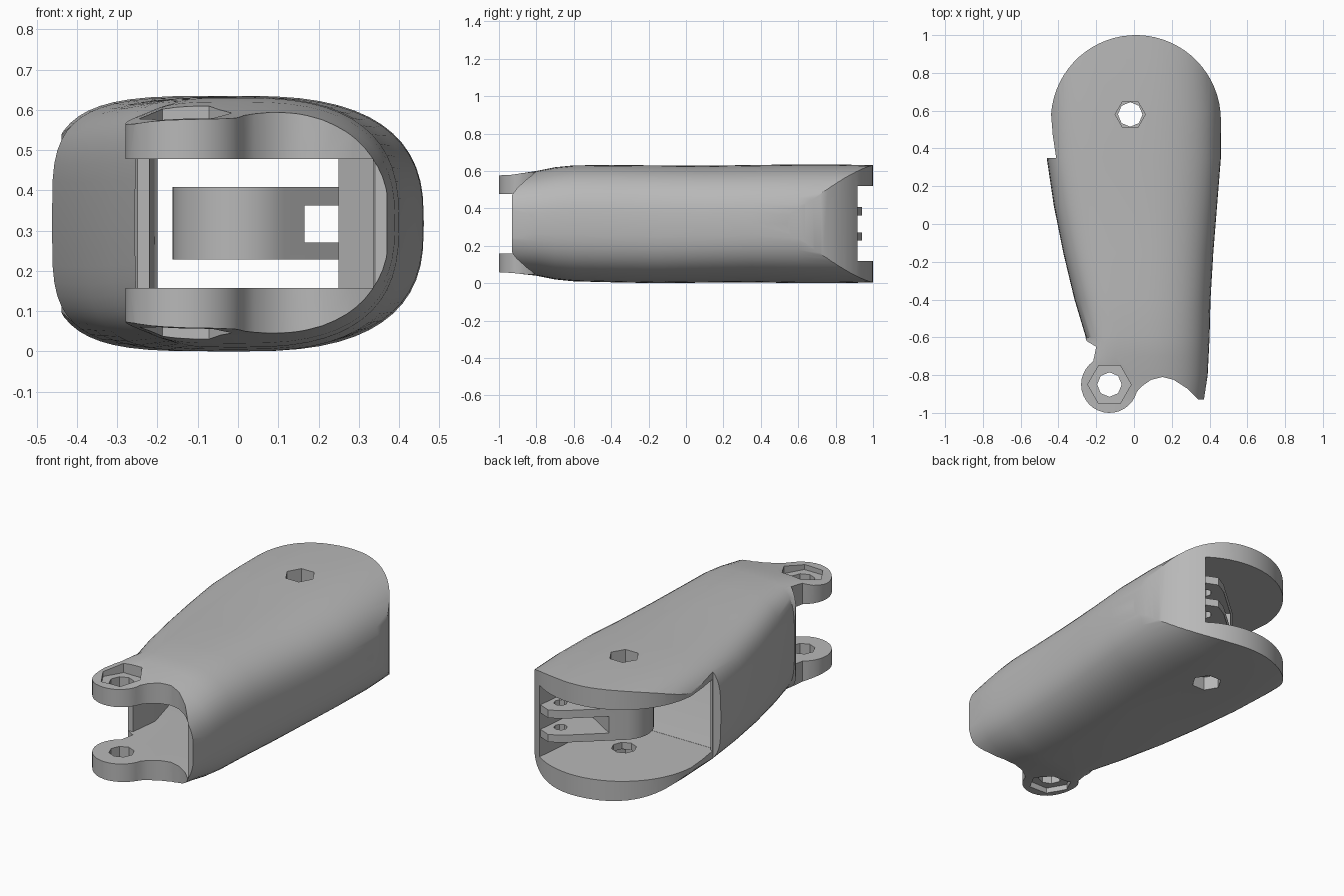
import bpy, bmesh, math
from mathutils import Vector

if "Cube" in bpy.data.objects:
    bpy.data.objects.remove(bpy.data.objects["Cube"], do_unlink=True)

grey = bpy.data.materials.new("plain grey")
grey.use_nodes = True
grey.diffuse_color = (0.48, 0.48, 0.48, 1)
grey.node_tree.nodes["Principled BSDF"].inputs["Base Color"].default_value = grey.diffuse_color


def finish(name, bm):
    bmesh.ops.recalc_face_normals(bm, faces=bm.faces)
    mesh = bpy.data.meshes.new(name)
    bm.to_mesh(mesh)
    bm.free()
    mesh.materials.append(grey)
    obj = bpy.data.objects.new(name, mesh)
    bpy.context.collection.objects.link(obj)
    return obj


def prism(name, points, low, high):
    bm = bmesh.new()
    face = bm.faces.new([bm.verts.new((x, y, low)) for x, y in points])
    moved = bmesh.ops.extrude_face_region(bm, geom=[face])["geom"]
    verts = [g for g in moved if isinstance(g, bmesh.types.BMVert)]
    bmesh.ops.translate(bm, verts=verts, vec=(0, 0, high - low))
    return finish(name, bm)


def arc(cx, cy, r, start, end, steps):
    angles = [math.radians(start + (end - start) * i / steps) for i in range(steps + 1)]
    return [(cx + r * math.cos(a), cy + r * math.sin(a)) for a in angles]


def ring(cx, cy, r, sides):
    return arc(cx, cy, r, 0, 360, sides)[:-1]


def carve(target, cutter, operation="DIFFERENCE"):
    mod = target.modifiers.new("carve", "BOOLEAN")
    mod.object, mod.operation, mod.solver = cutter, operation, "EXACT"
    bpy.context.view_layer.objects.active = target
    bpy.ops.object.modifier_apply(modifier=mod.name)
    bpy.data.objects.remove(cutter, do_unlink=True)


def smooth(obj):
    bpy.ops.object.select_all(action="DESELECT")
    obj.select_set(True)
    bpy.context.view_layer.objects.active = obj
    bpy.ops.object.shade_smooth_by_angle(angle=math.radians(30))


def section(y, left, right, low, high, count=56):
    # squarish on one side, rounder on the other
    points = []
    for i in range(count):
        a = 2 * math.pi * i / count
        c, s = math.cos(a), math.sin(a)
        n = 2.7 if c > 0 else 4
        mid, half = (low + high) / 2, (high - low) / 2
        x = (right if c > 0 else -left) * math.copysign(abs(c) ** (2 / n), c)
        points.append(Vector((x, y, mid + half * math.copysign(abs(s) ** (2 / n), s))))
    return points


# Rounded shell lofted front to back: y, left edge, right edge, bottom, top
stations = [
    (-1.05, -.38, .36, .06, .575), (-.93, -.38, .375, .055, .58),
    (-.80, -.36, .39, .04, .60), (-.70, -.30, .395, .02, .62),
    (-.60, -.255, .40, .01, .63), (-.40, -.315, .405, .005, .632),
    (-.15, -.375, .42, 0, .63), (.10, -.425, .44, .003, .628),
    (.35, -.462, .46, .005, .632), (.60, -.47, .462, 0, .635),
    (.80, -.47, .45, 0, .635), (1.05, -.47, .44, .005, .63)]
bm = bmesh.new()
rings = [[bm.verts.new(p) for p in section(*s)] for s in stations]
for a, b in zip(rings, rings[1:]):
    for i in range(len(a)):
        j = (i + 1) % len(a)
        bm.faces.new((a[i], a[j], b[j], b[i]))
bm.faces.new(rings[0])
bm.faces.new(rings[-1])
shell = finish("finger_shell", bm)

# Plan outline: hinge discs, body, pivot lugs and front scallop
lug = (-.13, -.85)
pivot = (-.02, .58)
outline = arc(.01, .55, .45, 0, 176, 32)
outline += [(-.43, .47), (-.412, .35), (-.48, .35), (-.44, .1), (-.3, -.5), (-.25, -.62), (-.2, -.65)]
outline += arc(*lug, .15, 125, 345, 20)
outline += [(.04, -.86), (.09, -.825), (.15, -.81), (.21, -.825), (.28, -.87), (.34, -.93),
            (.37, -.93), (.39, -.8), (.5, -.1), (.5, .4)]
carve(shell, prism("outline_cutter", outline, -.2, .9), "INTERSECT")

# Hollow interior, open at both ends, with a thick block at the knuckle root
front_room = [(-.6, -1.2), (.335, -1.2), (.335, -.9), (.345, .25), (.25, .33), (.25, .5),
              (-.4, .5), (-.4, .3), (-.2, -.45), (-.22, -.62), (-.6, -.64)]
carve(shell, prism("front_room_cutter", front_room, .158, .478))
rear_room = [(-.4, .33), (.25, .33), (.25, .72), (.265, .88), (.31, 1.2),
             (-.7, 1.2), (-.7, .352), (-.4, .352)]
carve(shell, prism("rear_room_cutter", rear_room, .118, .52))

# Sloping floor and ceiling between the two rooms
ramp = prism("ramp_cutter", [(-.3, -.1), (.25, -.1), (.25, .34), (-.4, .34)], .118, .52)
for v in ramp.data.vertices:
    if v.co.y < 0:
        v.co.z = .16 if v.co.z < .3 else .476
carve(shell, ramp)

# Pin holes with shallow hexagonal recesses
for (x, y), size, depth in ((lug, .115, .04), (pivot, .08, .03)):
    carve(shell, prism("pin_cutter", ring(x, y, .065, 8), -.2, .9))
    carve(shell, prism("top_recess_cutter", ring(x, y, size, 6), .59 - depth, .9))
    carve(shell, prism("bottom_recess_cutter", ring(x, y, size, 6), -.2, .05 + depth))
smooth(shell)

# Inner knuckle: round boss with two arms reaching the side wall
plan = arc(0, .57, .163, 135, 315, 20) + [(.30, .62), (.32, .84), (.27, .91), (.2, .94), (.13, .9)]
knuckle = prism("inner_knuckle", plan, .228, .408)
slot = [(.165, .3), (.6, .3), (.6, 1.2), (-.05, 1.2), (-.05, .75), (.165, .62)]
carve(knuckle, prism("slot_cutter", slot, .27, .363))
carve(knuckle, prism("boss_hole_cutter", ring(*pivot, .065, 8), 0, .6))
carve(knuckle, prism("cord_hole_cutter", ring(.2, .83, .035, 8), 0, .6))
smooth(knuckle)
